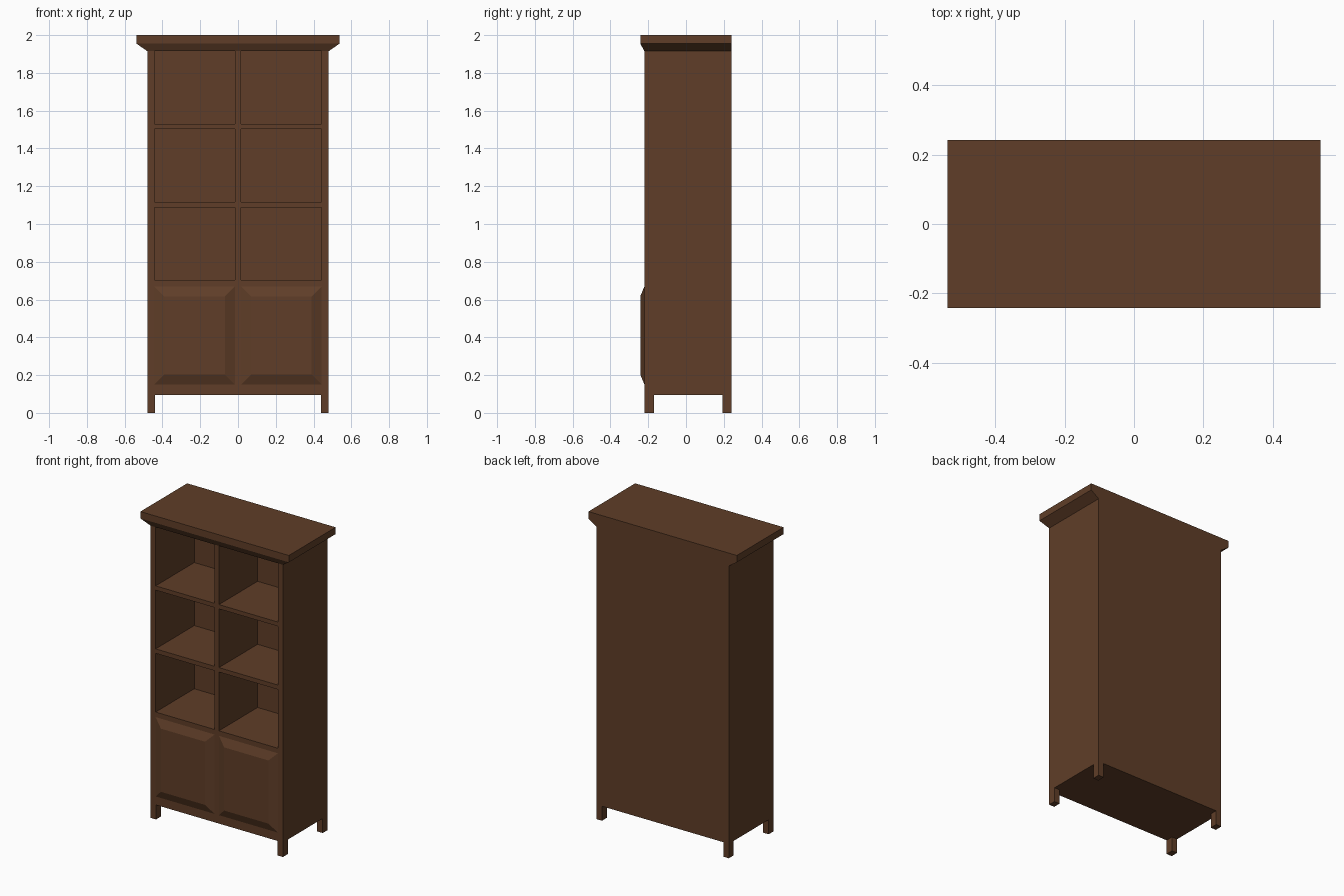
import bpy, bmesh

if "Cube" in bpy.data.objects:
    bpy.data.objects.remove(bpy.data.objects["Cube"])

FRONT, BACK, TOP, BASE = -0.22, 0.242, 1.915, 0.095

wood = bpy.data.materials.new("dark_wood")
wood.diffuse_color = (0.115, 0.048, 0.021, 1)
wood.use_nodes = True
wood.node_tree.nodes["Principled BSDF"].inputs["Base Color"].default_value = wood.diffuse_color


def finish(name, bm):
    mesh = bpy.data.meshes.new(name)
    bm.to_mesh(mesh)
    bm.free()
    mesh.materials.append(wood)
    ob = bpy.data.objects.new(name, mesh)
    bpy.context.collection.objects.link(ob)
    return ob


# Cabinet body: a front grid of frame, doors and shelf bays
xs = [-0.48, -0.443, -0.016, 0.016, 0.443, 0.48]
zs = [BASE, 0.15, 0.67, 0.703, 1.088, 1.117, 1.502, 1.53, TOP]
bm = bmesh.new()
grid = [[bm.verts.new((x, FRONT, z)) for x in xs] for z in zs]
doors, bays = [], []
for r in range(len(zs) - 1):
    for c in range(len(xs) - 1):
        f = bm.faces.new((grid[r][c], grid[r][c + 1], grid[r + 1][c + 1], grid[r + 1][c]))
        if c in (1, 3) and r == 1:
            doors.append(f)
        elif c in (1, 3) and r in (3, 5, 7):
            bays.append(f)
bm.normal_update()

# Sides, bottom and back
rim = [e for e in bm.edges if e.is_boundary]
ext = bmesh.ops.extrude_edge_only(bm, edges=rim)["geom"]
bmesh.ops.translate(bm, vec=(0, BACK - FRONT, 0),
                    verts=[g for g in ext if isinstance(g, bmesh.types.BMVert)])
back_rim = [e for e in bm.edges if all(abs(v.co.y - BACK) < 1e-5 for v in e.verts)]
bmesh.ops.edgeloop_fill(bm, edges=back_rim)

# Raised door panels
bmesh.ops.inset_individual(bm, faces=doors, thickness=0.053, depth=0.022, use_even_offset=True)

# Recessed shelf bays
inner = bmesh.ops.extrude_discrete_faces(bm, faces=bays)["faces"]
bmesh.ops.translate(bm, vec=(0, 0.40, 0), verts=[v for f in inner for v in f.verts])
bmesh.ops.recalc_face_normals(bm, faces=bm.faces[:])

# The cornice closes the top
lid = [f for f in bm.faces if all(v.co.z > TOP - 1e-4 for v in f.verts)]
bmesh.ops.delete(bm, geom=lid, context='FACES')
finish("cabinet_body", bm)

# Cornice: flared on the front and sides, flush at the back
bm = bmesh.new()
rings = []
for hw, front, z in ((0.48, FRONT, TOP), (0.538, -0.242, 1.955), (0.538, -0.242, 2.0)):
    rings.append([bm.verts.new(p) for p in
                  ((-hw, front, z), (hw, front, z), (hw, BACK, z), (-hw, BACK, z))])
for a, b in zip(rings, rings[1:]):
    for i in range(4):
        j = (i + 1) % 4
        bm.faces.new((a[i], a[j], b[j], b[i]))
bm.faces.new(rings[0][::-1])
bm.faces.new(rings[-1])
finish("cornice", bm)

# Four short legs
LX, LY = 0.04, 0.05
for side, sx in (("left", -1), ("right", 1)):
    for end, y in (("front", FRONT + LY / 2), ("back", BACK - LY / 2)):
        bm = bmesh.new()
        bmesh.ops.create_cube(bm, size=1)
        bmesh.ops.scale(bm, vec=(LX, LY, BASE), verts=bm.verts)
        bmesh.ops.translate(bm, vec=(sx * (0.48 - LX / 2), y, BASE / 2), verts=bm.verts)
        finish(f"{end}_{side}_leg", bm)
